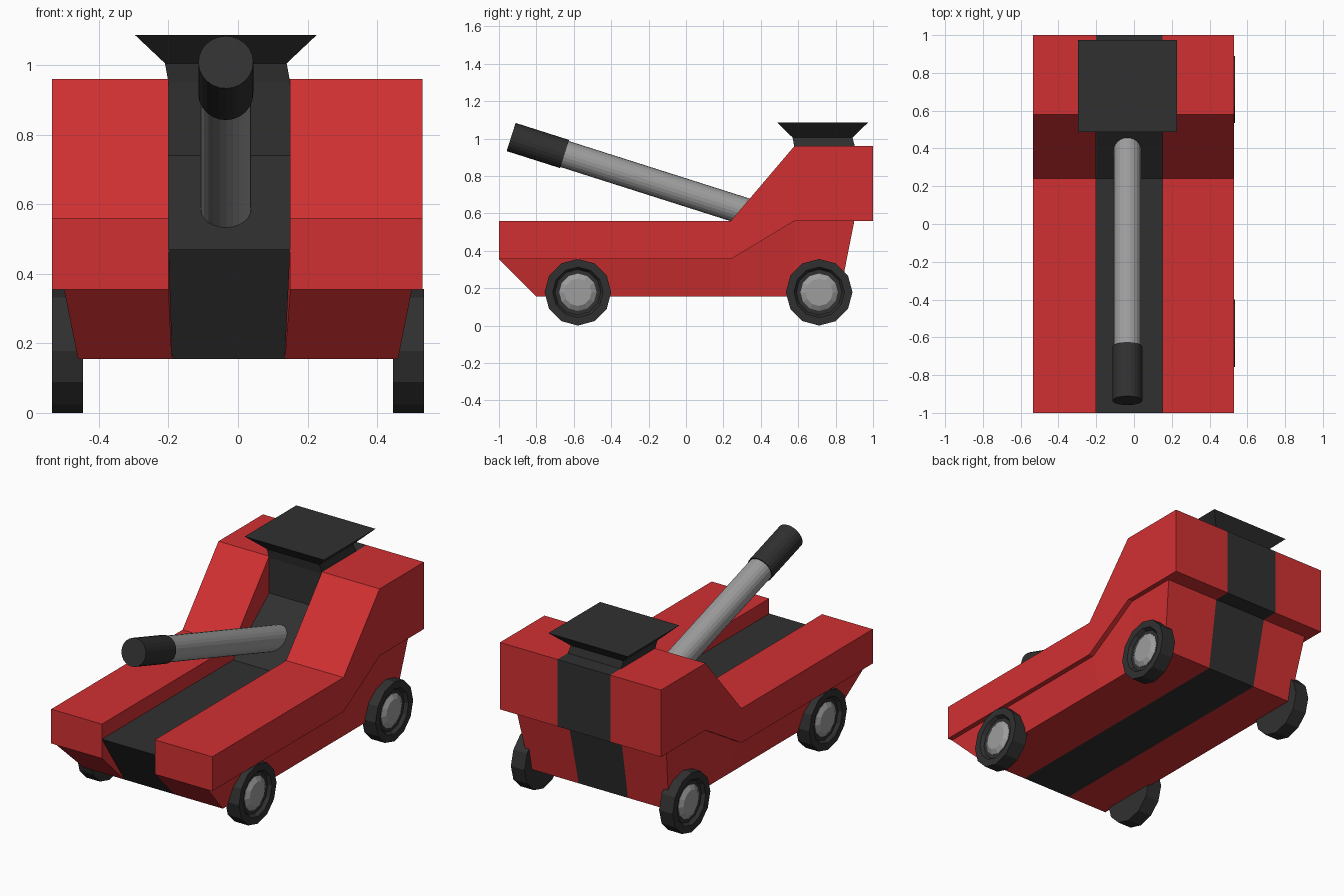
import bpy, bmesh, math
from mathutils import Vector

cube = bpy.data.objects.get("Cube")
if cube:
    bpy.data.objects.remove(cube, do_unlink=True)


def make_material(name, color):
    mat = bpy.data.materials.new(name)
    mat.use_nodes = True
    mat.diffuse_color = (*color, 1)
    mat.node_tree.nodes["Principled BSDF"].inputs["Base Color"].default_value = (*color, 1)
    return mat


RED = make_material("red paint", (0.64, 0.03, 0.032))
DARK = make_material("dark grey", (0.03, 0.03, 0.03))
STEEL = make_material("light grey", (0.34, 0.34, 0.34))


def loft(name, rings, mat):
    """Skin a list of equal-sized point rings and cap both ends."""
    bm = bmesh.new()
    loops = [[bm.verts.new(p) for p in ring] for ring in rings]
    n = len(loops[0])
    for a, b in zip(loops, loops[1:]):
        for i in range(n):
            j = (i + 1) % n
            bm.faces.new((a[i], a[j], b[j], b[i]))
    bm.faces.new(loops[0])
    bm.faces.new(loops[-1])
    bmesh.ops.recalc_face_normals(bm, faces=bm.faces)
    mesh = bpy.data.meshes.new(name)
    bm.to_mesh(mesh)
    bm.free()
    mesh.materials.append(mat)
    obj = bpy.data.objects.new(name, mesh)
    bpy.context.collection.objects.link(obj)
    return obj


def slab(name, top, bottom, x_top, x_bottom, mat):
    """Block running along y, from paired top and bottom (y, z) points."""
    rings = []
    for (yt, zt), (yb, zb) in zip(top, bottom):
        rings.append([(x_top[0], yt, zt), (x_top[1], yt, zt),
                      (x_bottom[1], yb, zb), (x_bottom[0], yb, zb)])
    return loft(name, rings, mat)


def turned(name, start, direction, profile, sides, mat):
    """Solid of revolution from (distance, radius) points along an axis."""
    axis = Vector(direction).normalized()
    u = axis.orthogonal().normalized() if abs(axis.x) < 0.5 else Vector((0, 0, 1))
    v = axis.cross(u)
    rings = []
    for d, r in profile:
        center = Vector(start) + axis * d
        angles = [2 * math.pi * i / sides for i in range(sides)]
        rings.append([center + (u * math.cos(a) + v * math.sin(a)) * r for a in angles])
    return loft(name, rings, mat)


# Red bodywork on either side of the central channel
body_top = [(-1, 0.56), (0.24, 0.56), (0.58, 0.96), (1, 0.96)]
body_bottom = [(-1, 0.355), (0.24, 0.355), (0.58, 0.56), (1, 0.56)]
hull_top = [(-1, 0.355), (0.24, 0.355), (0.58, 0.56), (0.9, 0.56)]
hull_bottom = [(-0.8, 0.155), (0.24, 0.155), (0.58, 0.155), (0.82, 0.155)]
for side, inner, outer, low in (("left", 0.15, 0.53, 0.135), ("right", -0.2, -0.535, -0.19)):
    s = 1 if side == "left" else -1
    slab(side + "_upper_body", body_top, body_bottom, (inner, outer), (inner, outer), RED)
    slab(side + "_lower_hull", hull_top, hull_bottom, (inner, s * 0.5), (low, s * 0.46), RED)

# Dark central channel: floor and belly, ramp, rear block
wide, narrow = (-0.2, 0.15), (-0.19, 0.135)
slab("center_floor", [(-1, 0.47), (0.24, 0.47), (0.58, 0.56), (0.9, 0.56)],
     hull_bottom, wide, narrow, DARK)
slab("center_ramp", [(0.24, 0.47), (0.58, 0.74)], [(0.24, 0.46), (0.58, 0.56)],
     wide, wide, DARK)
slab("center_rear", [(0.58, 0.96), (1, 0.96)], [(0.58, 0.56), (1, 0.56)], wide, wide, DARK)

# Flared hopper on the roof
hopper = []
for z, x0, x1, y0, y1 in ((0.95, -0.2, 0.15, 0.58, 0.905),
                          (1.005, -0.21, 0.14, 0.57, 0.89),
                          (1.087, -0.297, 0.227, 0.487, 0.975)):
    hopper.append([(x0, y0, z), (x1, y0, z), (x1, y1, z), (x0, y1, z)])
loft("roof_hopper", hopper, DARK)

# Raised tube with a dark muzzle
tip = (-0.035, -0.935, 1.008)
aim = (0, 1, -0.318)
turned("tube", tip, aim, [(0.2, 0.073), (1.5, 0.073)], 24, STEEL)
turned("tube_muzzle", tip, aim, [(0, 0.079), (0.3, 0.079)], 24, DARK)

# Wheels: tyre with a recessed face and a bevelled hub
for side, s in (("left", 1), ("right", -1)):
    for place, y in (("front", -0.578), ("rear", 0.712)):
        start = (s * 0.445, y, 0.178)
        turned(f"{place}_{side}_tyre", start, (s, 0, 0),
               [(0, 0.178), (0.09, 0.178), (0.09, 0.135), (0.07, 0.122), (0.07, 0.09)], 12, DARK)
        turned(f"{place}_{side}_hub", start, (s, 0, 0),
               [(0.06, 0.1), (0.072, 0.1), (0.088, 0.073)], 12, STEEL)
